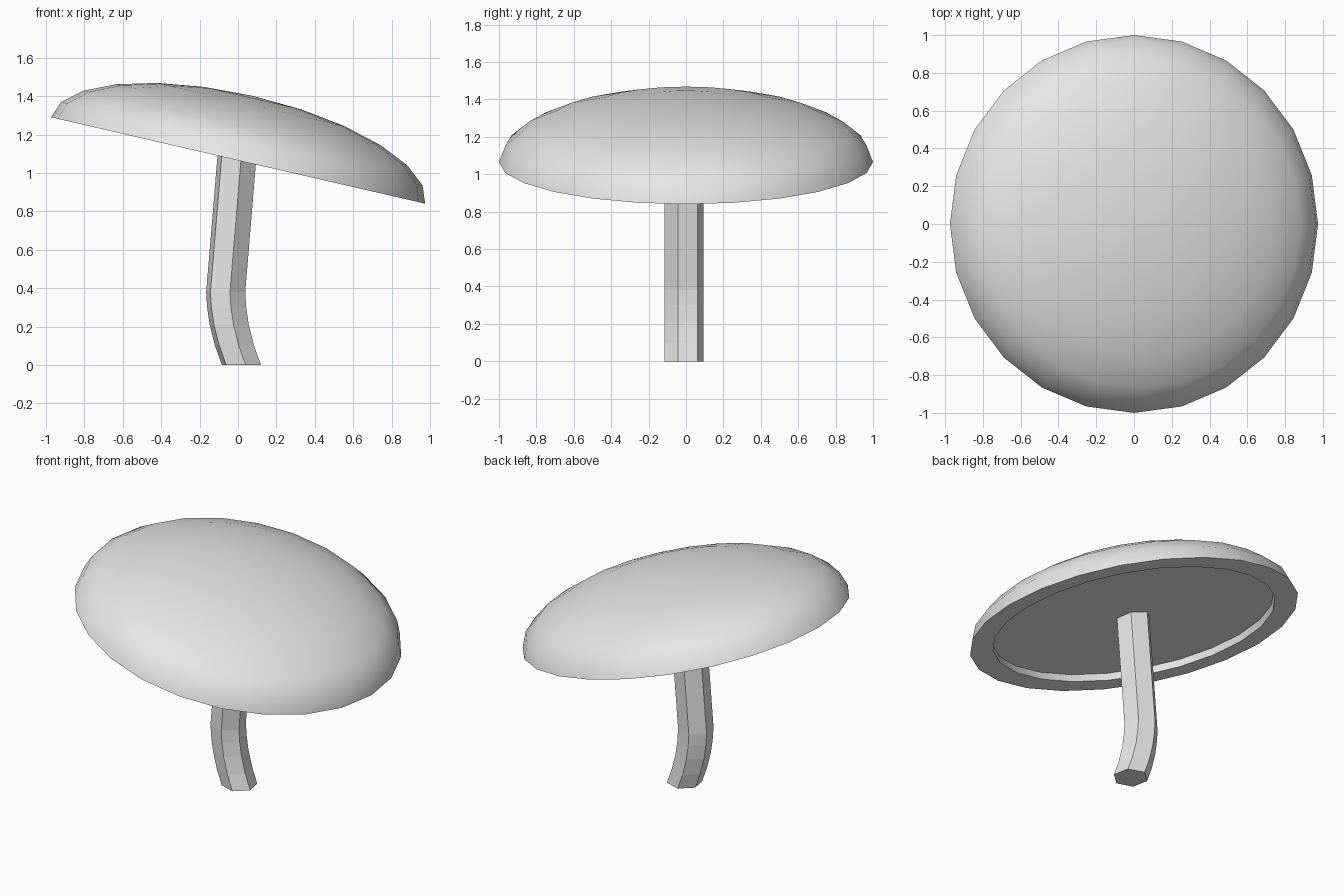
import bpy, bmesh, math
from mathutils import Matrix, Vector

if "Cube" in bpy.data.objects:
    bpy.data.objects.remove(bpy.data.objects["Cube"], do_unlink=True)

# Single pale grey material
grey = bpy.data.materials.new("pale grey")
grey.use_nodes = True
grey.diffuse_color = (0.8, 0.8, 0.8, 1)
grey.node_tree.nodes["Principled BSDF"].inputs["Base Color"].default_value = (0.8, 0.8, 0.8, 1)


def loft(name, rings, start_pole=None, end_pole=None):
    """Skin a list of point rings; close each end with a fan or a flat face."""
    bm = bmesh.new()
    loops = [[bm.verts.new(p) for p in ring] for ring in rings]
    n = len(loops[0])
    for a, b in zip(loops, loops[1:]):
        for i in range(n):
            j = (i + 1) % n
            bm.faces.new((a[i], a[j], b[j], b[i]))
    for loop, pole in ((loops[0], start_pole), (loops[-1], end_pole)):
        if pole is None:
            bm.faces.new(loop)
        else:
            tip = bm.verts.new(pole)
            for i in range(n):
                bm.faces.new((loop[i], loop[(i + 1) % n], tip))
    bmesh.ops.recalc_face_normals(bm, faces=bm.faces)
    mesh = bpy.data.meshes.new(name)
    bm.to_mesh(mesh)
    bm.free()
    mesh.materials.append(grey)
    obj = bpy.data.objects.new(name, mesh)
    bpy.context.collection.objects.link(obj)
    return obj


def circle(center, radius, sides, turn=0.0):
    angles = [turn + math.tau * i / sides for i in range(sides)]
    return [Vector(center) + Vector((math.cos(a), math.sin(a), 0)) * radius for a in angles]


# Cap: half ellipsoid with a shallow recess underneath, tilted to one side
SEGMENTS, DOME_HEIGHT = 24, 0.345
profile = [(0.86, 0.045), (0.86, 0.0)]
for step in range(6):
    lat = math.radians(15 * step)
    profile.append((math.cos(lat), DOME_HEIGHT * math.sin(lat)))
cap = loft("mushroom_cap", [circle((0, 0, z), r, SEGMENTS) for r, z in profile],
           end_pole=(0, 0, DOME_HEIGHT))
cap.data.transform(Matrix.Translation((0, 0, 1.065)) @ Matrix.Rotation(math.radians(13), 4, "Y"))
bpy.ops.object.select_all(action="DESELECT")
cap.select_set(True)
bpy.context.view_layer.objects.active = cap
bpy.ops.object.shade_smooth_by_angle(angle=math.radians(40))

# Stem: bent six-sided column, flat shaded
path = [(0.018, 0), (-0.018, 0.1), (-0.046, 0.21), (-0.059, 0.3), (-0.064, 0.38), (0.0, 1.15)]
loft("mushroom_stem", [circle((x, -0.011, z), 0.107, 6, math.radians(-18)) for x, z in path])
